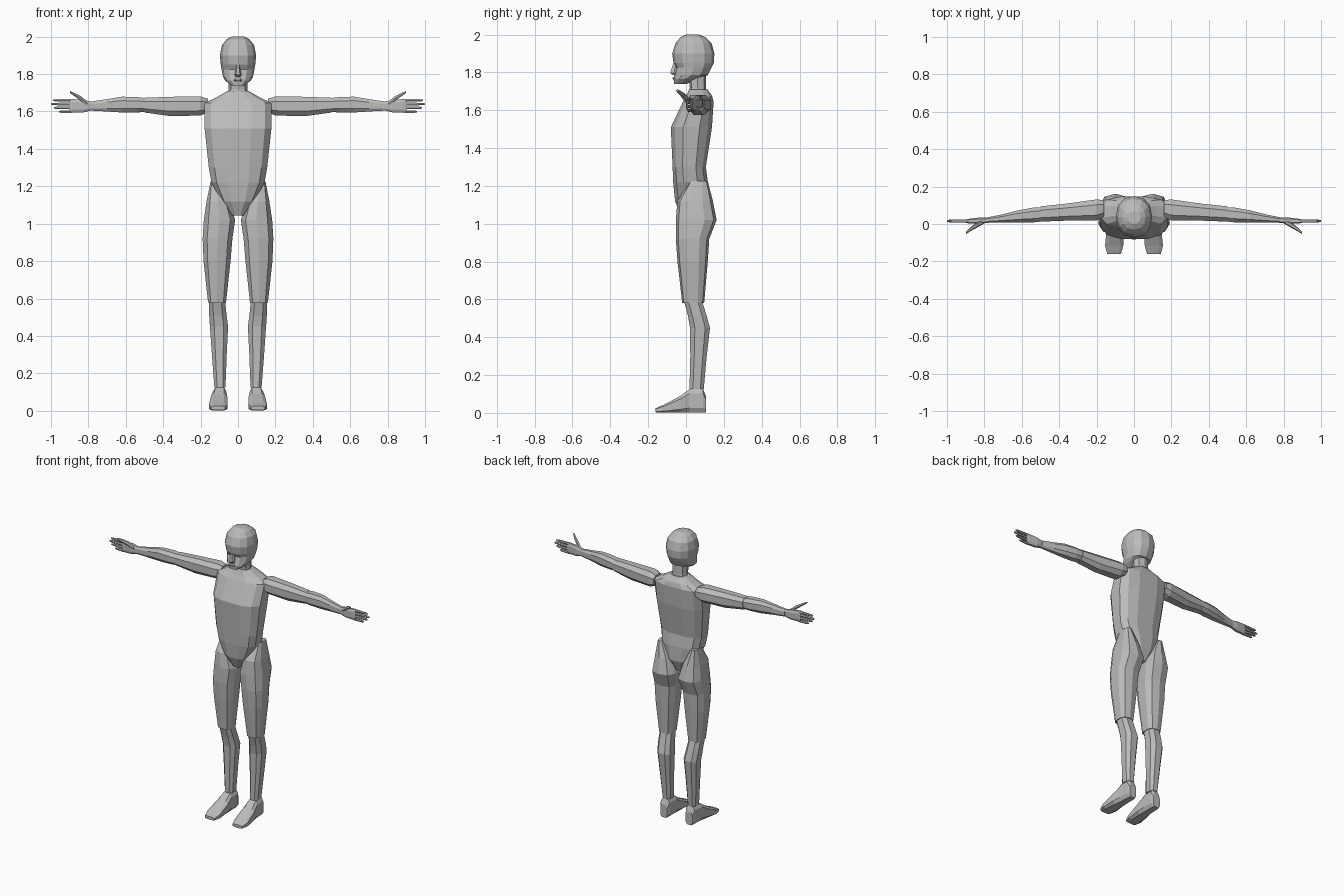
import bpy, bmesh, math
from mathutils import Vector

skin = bpy.data.materials.new("matte_grey")
skin.diffuse_color = (0.5, 0.5, 0.5, 1)


def finish(name, bm, mirror):
    bmesh.ops.recalc_face_normals(bm, faces=bm.faces)
    me = bpy.data.meshes.new(name)
    bm.to_mesh(me)
    bm.free()
    me.materials.append(skin)
    ob = bpy.data.objects.new(name, me)
    bpy.context.collection.objects.link(ob)
    if mirror:
        m = ob.modifiers.new("mirror", 'MIRROR')
        m.use_mirror_merge = False
    return ob


def loft(name, axis, sections, n=8, p=0.8, turn=0.0, mirror=True):
    """Sections: (position on axis, a0, a1, b0, b1); a, b are the other axes in order."""
    bm = bmesh.new()
    rings = []
    for pos, a0, a1, b0, b1 in sections:
        ring = []
        for i in range(n):
            t = 2 * math.pi * (i + turn) / n
            c, s = math.cos(t), math.sin(t)
            a = (a0 + a1) / 2 + (a1 - a0) / 2 * math.copysign(abs(c) ** p, c)
            b = (b0 + b1) / 2 + (b1 - b0) / 2 * math.copysign(abs(s) ** p, s)
            co = [a, b]
            co.insert("xyz".index(axis), pos)
            ring.append(bm.verts.new(co))
        rings.append(ring)
    for r, q in zip(rings, rings[1:]):
        for i in range(n):
            j = (i + 1) % n
            bm.faces.new((r[i], r[j], q[j], q[i]))
    bm.faces.new(rings[0])
    bm.faces.new(rings[-1])
    return finish(name, bm, mirror)


def body(name, sections, **kw):
    """Central part: (z, half width, front y, back y)."""
    return loft(name, "z", [(z, -w, w, f, b) for z, w, f, b in sections],
                mirror=False, **kw)


# torso, from the pointed pelvis up to the sloping shoulders
body("torso", [
    (1.045, 0.035, -0.03, 0.09), (1.12, 0.095, -0.06, 0.12),
    (1.22, 0.145, -0.07, 0.118), (1.30, 0.16, -0.073, 0.107),
    (1.51, 0.183, -0.083, 0.14), (1.645, 0.185, -0.018, 0.148),
    (1.675, 0.12, 0.0, 0.14), (1.71, 0.058, 0.015, 0.115)],
    n=12, p=0.7, turn=0.5)

# neck
body("neck", [(1.66, 0.06, 0.015, 0.118), (1.72, 0.05, 0.02, 0.105),
              (1.80, 0.05, 0.01, 0.105)], n=8)

# head with a recessed eye band under the brow
body("head", [
    (1.738, 0.035, -0.062, 0.0), (1.765, 0.068, -0.066, 0.06),
    (1.785, 0.08, -0.062, 0.115), (1.825, 0.088, -0.052, 0.135),
    (1.85, 0.092, -0.066, 0.147), (1.90, 0.097, -0.073, 0.15),
    (1.955, 0.086, -0.055, 0.135), (1.985, 0.062, -0.03, 0.105),
    (2.0, 0.035, 0.0, 0.07)], n=12, p=0.88)

# nose and lips
body("nose", [(1.785, 0.013, -0.075, -0.04), (1.797, 0.018, -0.086, -0.04),
              (1.853, 0.007, -0.067, -0.04)], n=6)
body("lips", [(1.76, 0.018, -0.068, -0.04), (1.768, 0.026, -0.074, -0.04),
              (1.776, 0.016, -0.07, -0.04)], n=6)

# legs
loft("thigh", "z", [
    (1.225, 0.105, 0.148, 0.02, 0.115), (1.12, 0.045, 0.17, -0.045, 0.142),
    (1.02, 0.012, 0.186, -0.054, 0.162), (0.92, 0.027, 0.192, -0.054, 0.123),
    (0.80, 0.037, 0.187, -0.045, 0.115), (0.58, 0.062, 0.162, -0.02, 0.096)],
    n=10, p=0.75, turn=0.5)
loft("lower_leg", "z", [
    (0.585, 0.066, 0.158, -0.012, 0.09), (0.51, 0.058, 0.157, 0.008, 0.113),
    (0.45, 0.05, 0.153, 0.018, 0.13), (0.30, 0.058, 0.142, 0.02, 0.112),
    (0.125, 0.065, 0.128, 0.016, 0.096)], n=8, p=0.75, turn=0.5)
loft("foot", "y", [
    (0.106, 0.07, 0.125, 0.0, 0.09), (0.09, 0.062, 0.132, 0.0, 0.13),
    (0.018, 0.06, 0.137, 0.0, 0.128), (-0.03, 0.055, 0.148, 0.0, 0.092),
    (-0.115, 0.055, 0.157, 0.0, 0.045), (-0.16, 0.068, 0.145, 0.003, 0.025)],
    n=8, p=0.55, turn=0.5)

# arms
loft("upper_arm", "x", [
    (0.16, 0.035, 0.13, 1.595, 1.67), (0.20, 0.015, 0.135, 1.575, 1.684),
    (0.36, 0.015, 0.112, 1.572, 1.682), (0.50, 0.01, 0.097, 1.592, 1.676)],
    n=8, turn=0.5)
loft("forearm", "x", [
    (0.48, 0.012, 0.093, 1.597, 1.672), (0.54, 0.006, 0.09, 1.592, 1.68),
    (0.62, 0.006, 0.075, 1.592, 1.682), (0.70, 0.006, 0.054, 1.598, 1.668),
    (0.785, 0.006, 0.036, 1.603, 1.655)], n=8, turn=0.5)

# hands
loft("palm", "x", [
    (0.775, 0.006, 0.035, 1.607, 1.652), (0.825, 0.0, 0.036, 1.594, 1.664),
    (0.885, 0.003, 0.028, 1.592, 1.669), (0.90, 0.007, 0.024, 1.594, 1.667)],
    n=8, p=0.65, turn=0.5)
tips = [(1.599, 0.957), (1.62, 0.985), (1.64, 1.0), (1.66, 0.988)]
for i, (z, tip) in enumerate(tips):
    loft(f"finger_{i + 1}", "x", [
        (0.885, 0.007, 0.025, z - 0.009, z + 0.009),
        (tip - 0.012, 0.009, 0.023, z - 0.007, z + 0.007),
        (tip, 0.012, 0.02, z - 0.004, z + 0.004)], n=6)
loft("thumb", "x", [
    (0.805, 0.0, 0.025, 1.63, 1.655), (0.84, -0.02, 0.008, 1.655, 1.683),
    (0.87, -0.036, -0.014, 1.677, 1.698), (0.898, -0.053, -0.04, 1.698, 1.71)],
    n=6)
